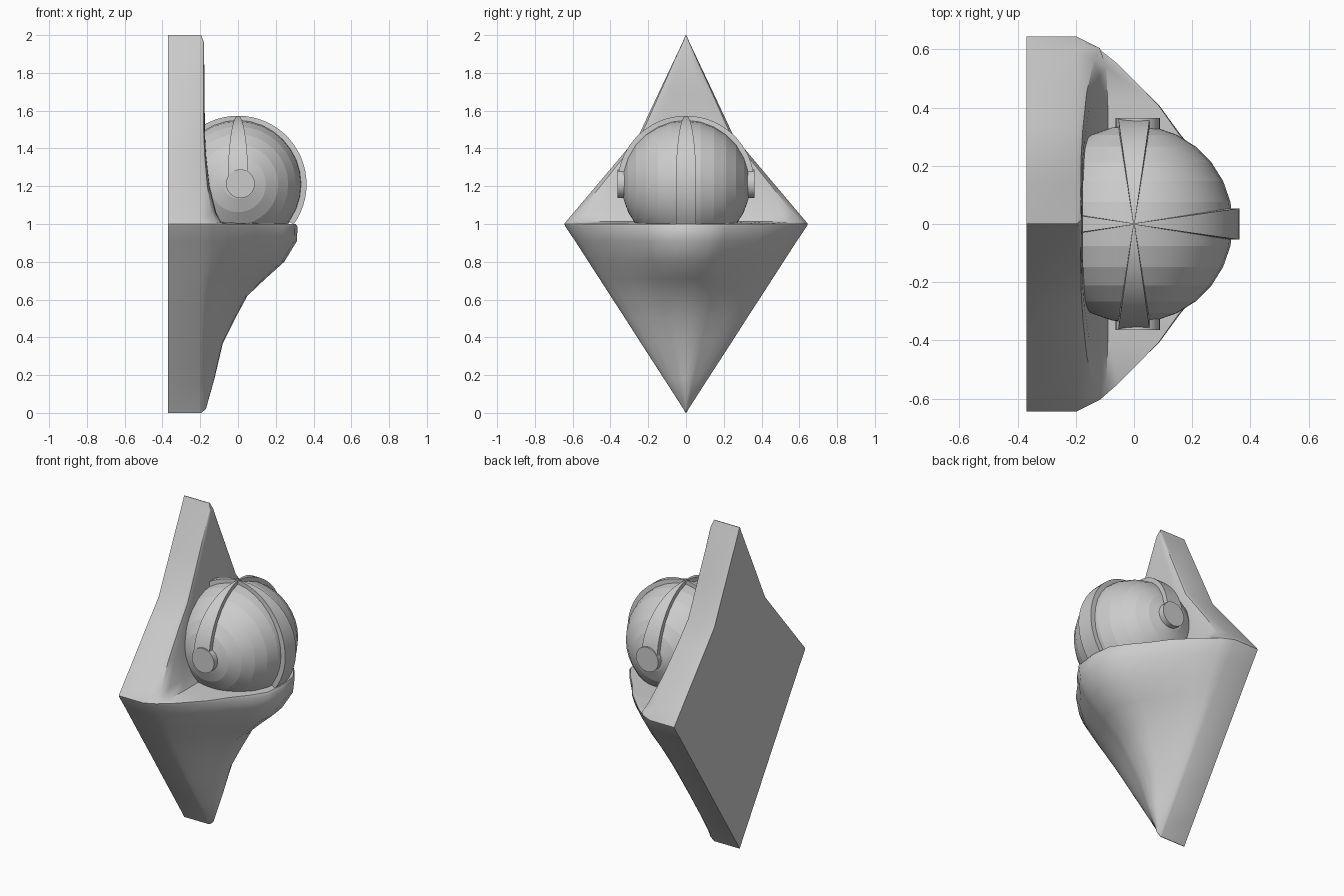
import bpy, bmesh, math
from mathutils import Vector, Matrix

if "Cube" in bpy.data.objects:
    bpy.data.objects.remove(bpy.data.objects["Cube"])


def add_object(name, bm, angle):
    bmesh.ops.recalc_face_normals(bm, faces=bm.faces)
    me = bpy.data.meshes.new(name)
    bm.to_mesh(me)
    bm.free()
    ob = bpy.data.objects.new(name, me)
    bpy.context.collection.objects.link(ob)
    bpy.ops.object.select_all(action='DESELECT')
    ob.select_set(True)
    bpy.context.view_layer.objects.active = ob
    bpy.ops.object.shade_smooth_by_angle(angle=math.radians(angle))
    return ob


def loft(bm, rings):
    rows = [[bm.verts.new(p) for p in r] for r in rings]
    n = len(rows[0])
    for a, b in zip(rows, rows[1:]):
        for i in range(n):
            j = (i + 1) % n
            bm.faces.new((a[i], a[j], b[j], b[i]))
    bm.faces.new(rows[0])
    bm.faces.new(rows[-1])


# Kite-shaped backing with bulging pocket: horizontal sections lofted upward
U = [0, .2, .34, .48, .635, .85, .95, 1]
BULGE = [1, .97, .85, .70, .56, .29, .13, 0]
WALL = [1, 1, 1, 1, 1, .95, .75, 0]
BACK, EDGE = -.37, -.20


def section(z, width, front, shape):
    half = [(EDGE + (front - EDGE) * f, width * u) for u, f in zip(U, shape)]
    pts = [(x, -y) for x, y in reversed(half)] + half[1:]
    pts += [(BACK, width), (BACK, -width)]
    return [Vector((x, y, z)) for x, y in pts]


pocket = [(0, .002, -.195), (.02, .013, -.17), (.18, .116, -.125), (.37, .239, -.08),
          (.50, .322, -.015), (.62, .40, .05), (.71, .458, .145), (.80, .516, .245),
          (.91, .587, .312), (.985, .638, .315), (1.0, .645, .305)]
wall = [(1.012, .636, -.09), (1.06, .595, -.115), (1.2, .477, -.15), (1.36, .342, -.168),
        (1.47, .25, -.175), (1.7, .142, -.177), (1.96, .019, -.18), (2.0, .002, -.195)]
bm = bmesh.new()
loft(bm, [section(*s, BULGE) for s in pocket] + [section(*s, WALL) for s in wall])
add_object("kite_holder", bm, 40)

# Ball resting in the pocket, poles along y
CENTRE = Vector((0, 0, 1.21))
bm = bmesh.new()
bmesh.ops.create_uvsphere(bm, u_segments=32, v_segments=14, radius=.34,
                          matrix=Matrix.Translation(CENTRE) @ Matrix.Rotation(math.pi / 2, 4, 'X'))
add_object("ball", bm, 12)


# Raised tapering bands running down from the top of the ball
def band(name, heading, sweep):
    out = Vector((math.cos(heading), math.sin(heading), 0))
    side = Vector((-out.y, out.x, 0))
    up = Vector((0, 0, 1))
    rings = []
    steps = sweep // 6
    for i in range(steps + 1):
        t = math.radians(sweep * i / steps)
        d = out * math.sin(t) + up * math.cos(t)
        w = .002 + .052 * math.sin(min(t, math.pi / 2))
        rings.append([CENTRE + d * r + side * s * w
                      for r, s in ((.32, -1), (.363, -1), (.363, 1), (.32, 1))])
    bm = bmesh.new()
    loft(bm, rings)
    add_object(name, bm, 30)


band("front_band", 0, 126)
band("left_band", math.pi / 2, 90)
band("back_band", math.pi, 90)
band("right_band", -math.pi / 2, 90)

# Round buttons at both sides of the ball
for name, s in (("left_button", 1), ("right_button", -1)):
    bm = bmesh.new()
    bmesh.ops.create_cone(bm, cap_ends=True, segments=32, radius1=.076, radius2=.076, depth=.055,
                          matrix=Matrix.Translation((.013, s * .336, 1.213))
                          @ Matrix.Rotation(math.pi / 2, 4, 'X'))
    add_object(name, bm, 30)
